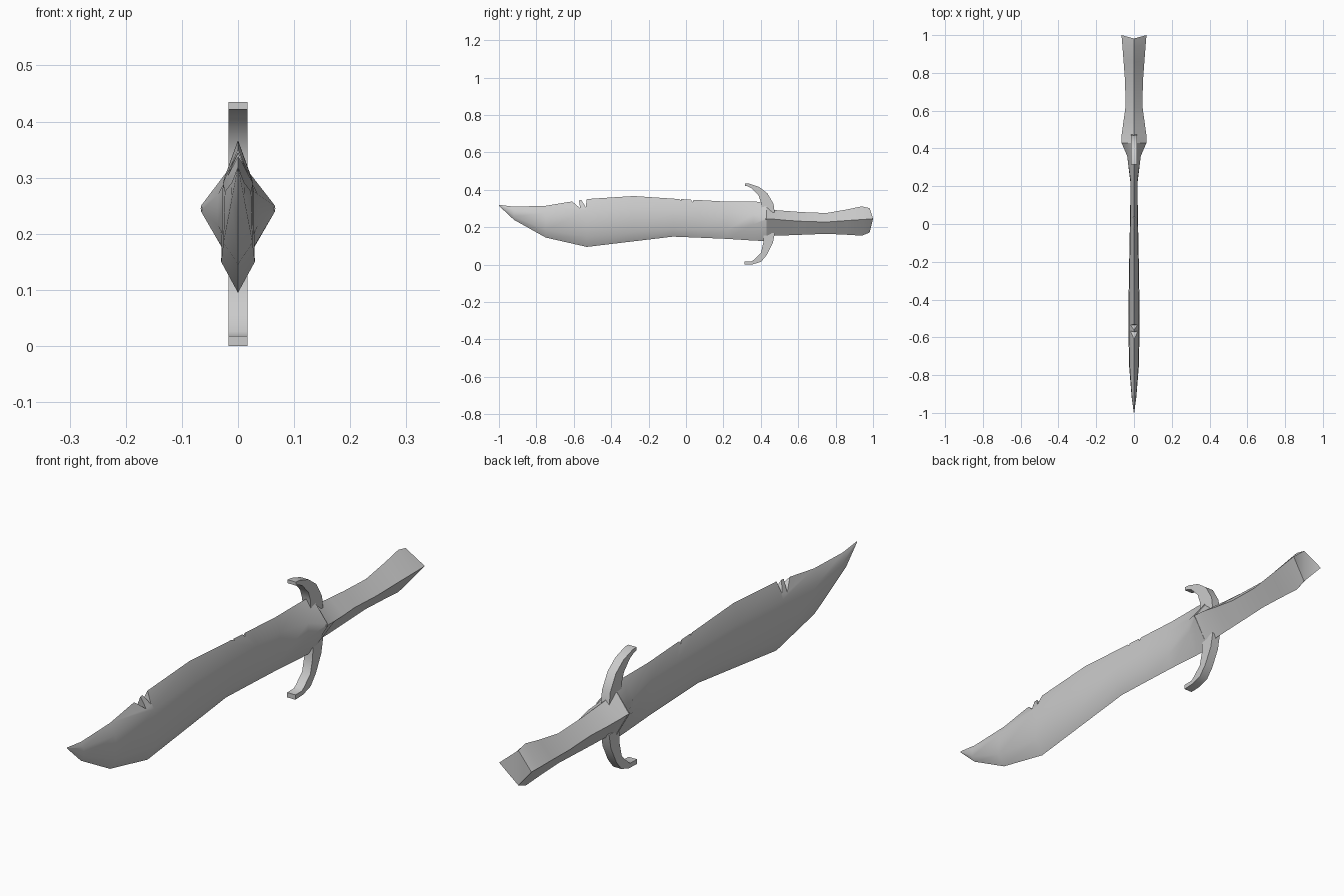
import bpy, bmesh


def loft(name, rings):
    """Skin a list of equally sized point rings and close both ends."""
    bm = bmesh.new()
    vs = [[bm.verts.new(p) for p in r] for r in rings]
    n = len(rings[0])
    for a, b in zip(vs, vs[1:]):
        for i in range(n):
            j = (i + 1) % n
            bm.faces.new((a[i], a[j], b[j], b[i]))
    for ring in (vs[0], vs[-1]):
        for i in range(1, n - 1):
            bm.faces.new((ring[0], ring[i], ring[i + 1]))
    bmesh.ops.recalc_face_normals(bm, faces=bm.faces)
    me = bpy.data.meshes.new(name)
    bm.to_mesh(me)
    bm.free()
    ob = bpy.data.objects.new(name, me)
    bpy.context.collection.objects.link(ob)
    return ob


def activate(ob):
    bpy.ops.object.select_all(action='DESELECT')
    ob.select_set(True)
    bpy.context.view_layer.objects.active = ob


def smooth(ob, angle):
    activate(ob)
    bpy.ops.object.shade_smooth_by_angle(angle=angle)


# Blade stations: y, edge z, lower shoulder z, upper shoulder z, spine z, half width
stations = [
    (-1.0, .315, .316, .318, .320, .001),
    (-.92, .240, .258, .292, .310, .012),
    (-.75, .145, .185, .275, .315, .026),
    (-.53, .095, .150, .290, .351, .030),
    (-.28, .125, .175, .300, .367, .027),
    (-.07, .150, .190, .295, .353, .023),
    (.08, .144, .185, .290, .345, .020),
    (.22, .138, .185, .285, .337, .019),
    (.36, .129, .215, .270, .337, .036),
    (.43, .126, .240, .250, .335, .066),
]
rings = []
for y, z0, z1, z2, z3, w in stations:
    u = w * (.9 if y < .3 else 1)
    rings.append([(0, y, z0), (w, y, z1), (u, y, z2),
                  (0, y, z3), (-u, y, z2), (-w, y, z1)])
blade = loft("blade", rings)

# Nicks cut into the spine: left, right, bottom of each wedge in (y, z)
nicks = [
    ((-.635, .36), (-.575, .36), (-.566, .302)),
    ((-.575, .37), (-.528, .37), (-.536, .308)),
    ((-.068, .37), (-.030, .37), (-.024, .343)),
    ((.008, .37), (.046, .36), (.036, .335)),
]
for tri in nicks:
    cutter = loft("nick_cutter", [[(x, y, z) for y, z in tri] for x in (-.1, .1)])
    cutter.hide_render = True
    mod = blade.modifiers.new("nick", 'BOOLEAN')
    mod.operation = 'DIFFERENCE'
    mod.solver = 'EXACT'
    mod.object = cutter
    activate(blade)
    bpy.ops.object.modifier_apply(modifier=mod.name)
    bpy.data.objects.remove(cutter)
smooth(blade, .75)

# Diamond section grip: y of top/bottom, y of side ridge, bottom z, ridge z, top z, half width
grip = [
    (.425, .425, .126, .245, .335, .067),
    (.475, .475, .155, .243, .292, .065),
    (.54, .54, .157, .237, .287, .056),
    (.62, .62, .160, .232, .281, .045),
    (.75, .75, .165, .228, .276, .047),
    (.86, .86, .160, .236, .295, .055),
    (.94, .95, .155, .242, .312, .062),
    (.982, 1.0, .172, .246, .302, .066),
]
handle = loft("handle", [[(0, y, z0), (w, yr, z1), (0, y, z2), (-w, yr, z1)]
                         for y, yr, z0, z1, z2, w in grip])
smooth(handle, .6)


# Curved guard prongs: outer y, z then inner y, z along each prong
prongs = {
    "upper_guard": [(.475, .27, .405, .27), (.468, .325, .400, .335),
                    (.435, .382, .388, .370), (.390, .416, .352, .408),
                    (.335, .434, .328, .420), (.315, .435, .315, .422)],
    "lower_guard": [(.475, .17, .415, .17), (.464, .115, .413, .115),
                    (.432, .052, .400, .062), (.402, .016, .362, .026),
                    (.358, .002, .350, .018), (.312, .000, .312, .018)],
}
for name, path in prongs.items():
    ob = loft(name, [[(-.017, a, b), (.017, a, b), (.017, c, d), (-.017, c, d)]
                     for a, b, c, d in path])
    smooth(ob, .6)
